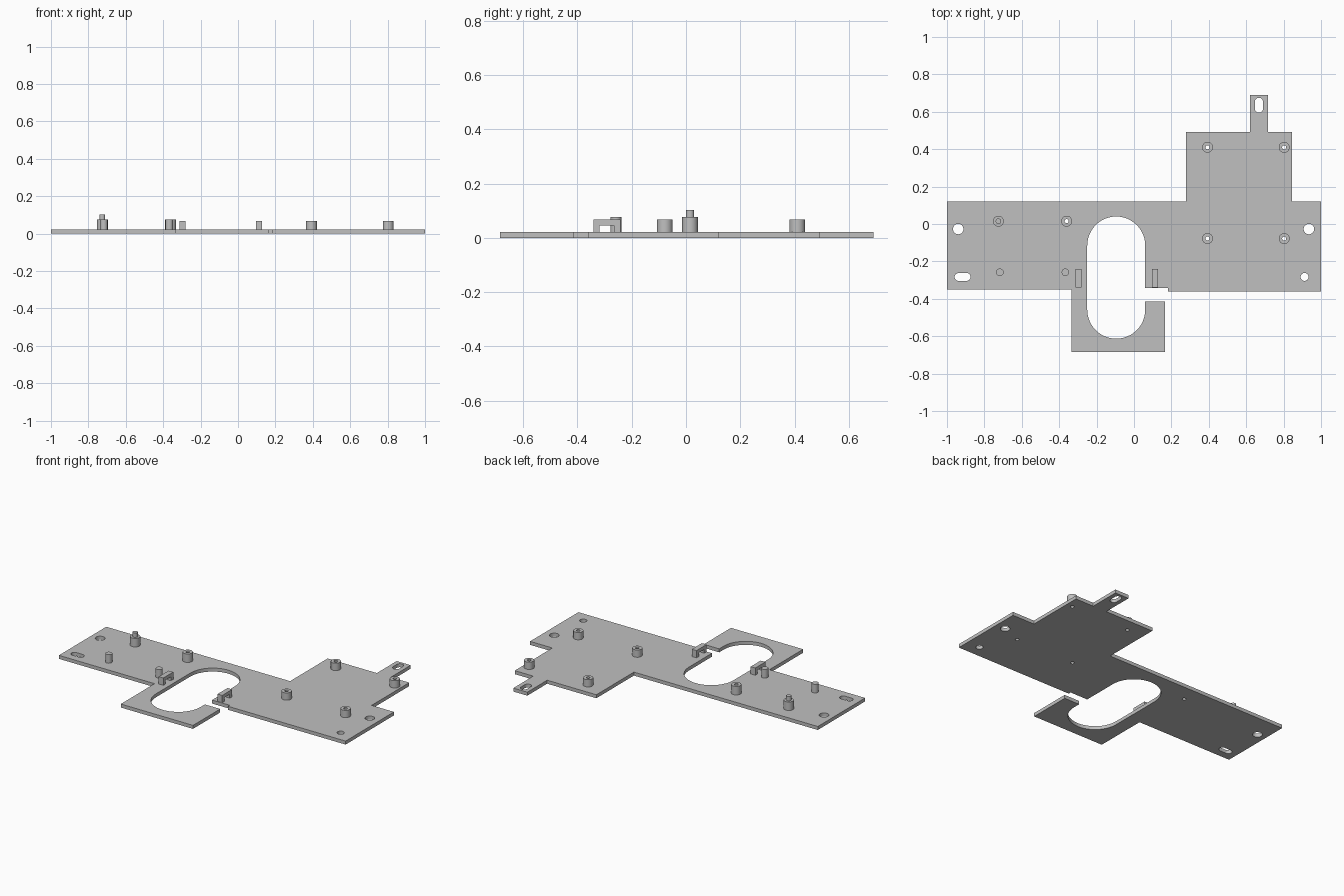
import bpy, bmesh
from math import pi, cos, sin, radians
from mathutils import Matrix, Euler

cube = bpy.data.objects.get("Cube")
if cube:
    bpy.data.objects.remove(cube, do_unlink=True)

grey = bpy.data.materials.new("plain_grey")
grey.use_nodes = True
colour = (0.53, 0.53, 0.53, 1)
grey.diffuse_color = colour
grey.node_tree.nodes["Principled BSDF"].inputs["Base Color"].default_value = colour

PLATE_TOP = 0.022


def arc(cx, cy, r, start, end, steps=24):
    angles = [radians(start + (end - start) * i / steps) for i in range(steps + 1)]
    return [(cx + r * cos(a), cy + r * sin(a)) for a in angles]


def circle(cx, cy, r):
    return arc(cx, cy, r, 0, 360, 32)[:-1]


def slot(x1, y1, x2, y2, r):
    """Rounded slot between two centres, turned to run along x or y."""
    turn = 0 if y1 == y2 else 90
    return (arc(x2, y2, r, turn - 90, turn + 90, 12)
            + arc(x1, y1, r, turn + 90, turn + 270, 12))


def extrude(name, contours, low, high, turn=(0, 0, 0)):
    """Fill the outer contour minus the holes and extrude it from low to high."""
    curve = bpy.data.curves.new(name + "_profile", "CURVE")
    curve.dimensions = "2D"
    curve.fill_mode = "BOTH"
    curve.extrude = (high - low) / 2
    for points in contours:
        spline = curve.splines.new("POLY")
        spline.points.add(len(points) - 1)
        for p, (x, y) in zip(spline.points, points):
            p.co = (x, y, 0, 1)
        spline.use_cyclic_u = True
    helper = bpy.data.objects.new(name + "_profile", curve)
    bpy.context.collection.objects.link(helper)
    bpy.context.view_layer.update()
    graph = bpy.context.evaluated_depsgraph_get()
    mesh = bpy.data.meshes.new_from_object(helper.evaluated_get(graph))
    bpy.data.objects.remove(helper, do_unlink=True)
    bpy.data.curves.remove(curve)

    mesh.transform(Euler(turn).to_matrix().to_4x4()
                   @ Matrix.Translation((0, 0, (low + high) / 2)))
    bm = bmesh.new()
    bm.from_mesh(mesh)
    bmesh.ops.remove_doubles(bm, verts=bm.verts, dist=1e-5)
    bmesh.ops.recalc_face_normals(bm, faces=bm.faces)
    bm.to_mesh(mesh)
    bm.free()
    mesh.shade_smooth()
    mesh.set_sharp_from_angle(angle=radians(30))
    mesh.materials.clear()
    mesh.materials.append(grey)
    obj = bpy.data.objects.new(name, mesh)
    bpy.context.collection.objects.link(obj)
    return obj


# Base plate: the outline runs through the side gap and around the large opening
outline = [(-1, -0.35), (-0.335, -0.35), (-0.335, -0.685), (0.167, -0.685),
           (0.167, -0.415), (0.06, -0.415)]
outline += arc(-0.095, -0.458, 0.155, 0, -180)
outline += arc(-0.095, -0.115, 0.155, 180, 0)
outline += [(0.06, -0.343), (0.183, -0.343), (0.183, -0.36), (1, -0.36),
            (1, 0.12), (0.845, 0.12), (0.845, 0.493), (0.717, 0.493),
            (0.717, 0.69), (0.62, 0.69), (0.62, 0.493), (0.278, 0.493),
            (0.278, 0.12), (-1, 0.12)]

# Hollow standoffs: x, y, top height
standoffs = [(x, y, 0.068) for x in (0.393, 0.803) for y in (0.41, -0.078)]
standoffs.append((-0.36, 0.015, 0.076))
BORE = 0.011

holes = [circle(-0.94, -0.027, 0.028), circle(0.935, -0.027, 0.028),
         circle(0.912, -0.283, 0.021),
         slot(-0.938, -0.283, -0.895, -0.283, 0.021),
         slot(0.668, 0.617, 0.668, 0.653, 0.022)]
holes += [circle(x, y, BORE) for x, y, top in standoffs]
extrude("base_plate", [outline] + holes, 0, PLATE_TOP)

for i, (x, y, top) in enumerate(standoffs, 1):
    extrude(f"standoff_{i}", [circle(x, y, 0.029), circle(x, y, BORE)], PLATE_TOP, top)

# Solid post with a locating pin on top
extrude("locating_post", [circle(-0.725, 0.015, 0.029)], PLATE_TOP, 0.076)
extrude("locating_pin", [circle(-0.725, 0.015, 0.015)], 0.076, 0.103)

# Plain support pegs
for side, x in (("right", -0.717), ("middle", -0.367)):
    extrude(f"support_peg_{side}", [circle(x, -0.258, 0.02)], PLATE_TOP, 0.076)

# Cable bridges on both sides of the opening
bridge = [(-0.34, PLATE_TOP), (-0.318, PLATE_TOP), (-0.318, 0.046), (-0.265, 0.046),
          (-0.265, PLATE_TOP), (-0.241, PLATE_TOP), (-0.241, 0.068), (-0.34, 0.068)]
for side, x in (("right", -0.297), ("left", 0.112)):
    extrude(f"cable_bridge_{side}", [bridge], x - 0.016, x + 0.016, (pi / 2, 0, pi / 2))
